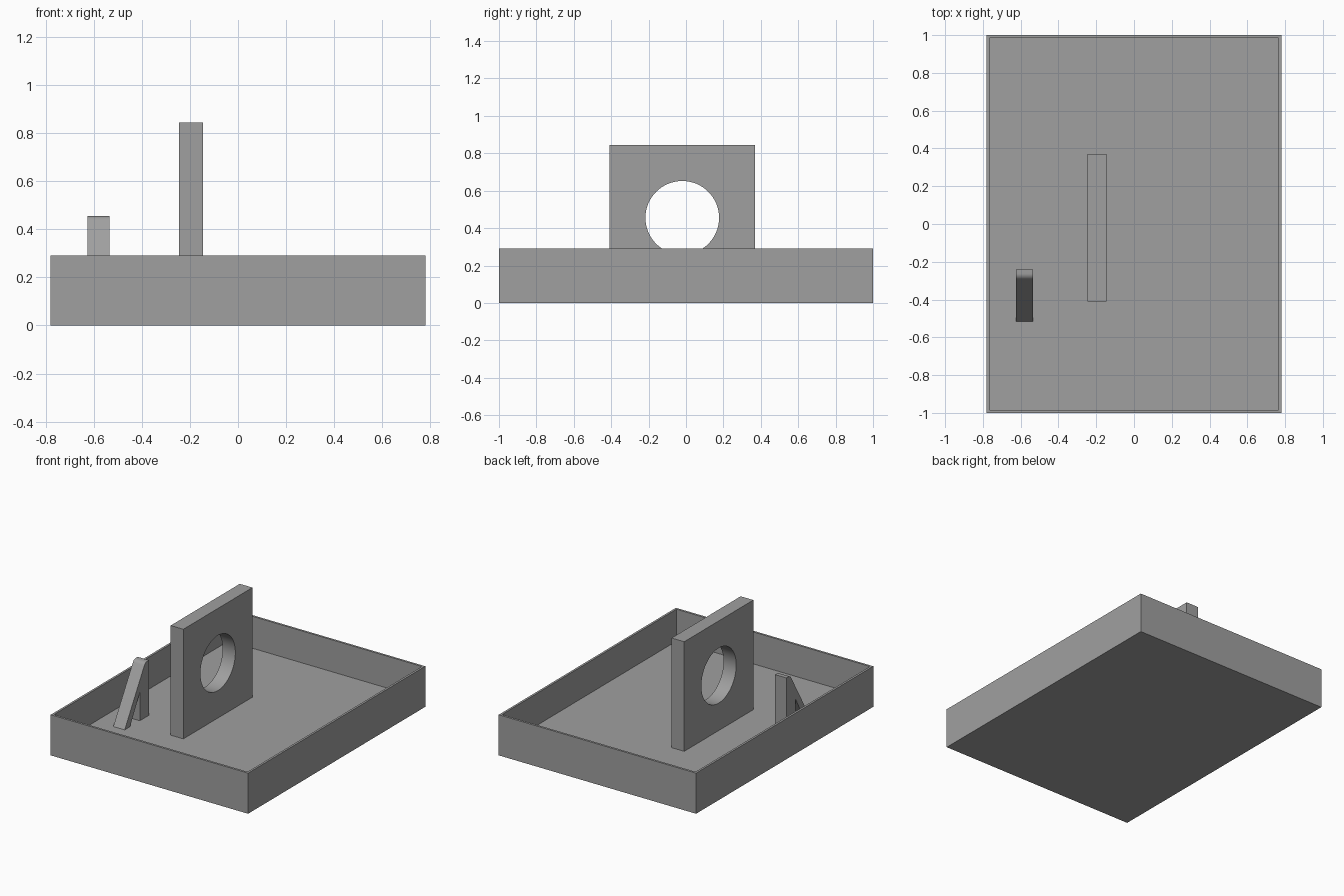
import bpy, bmesh, math

if "Cube" in bpy.data.objects:
    bpy.data.objects.remove(bpy.data.objects["Cube"])

FLOOR, RIM = 0.062, 0.29
grey = bpy.data.materials.new("plain grey")
grey.diffuse_color = (0.35, 0.35, 0.35, 1)
grey.use_nodes = True
grey.node_tree.nodes["Principled BSDF"].inputs["Base Color"].default_value = grey.diffuse_color


def make_object(name, bm):
    bmesh.ops.recalc_face_normals(bm, faces=bm.faces[:])
    mesh = bpy.data.meshes.new(name)
    bm.to_mesh(mesh)
    bm.free()
    mesh.materials.append(grey)
    obj = bpy.data.objects.new(name, mesh)
    bpy.context.collection.objects.link(obj)
    return obj


def box(x0, x1, y0, y1, z0, z1):
    bm = bmesh.new()
    bmesh.ops.create_cube(bm, size=1)
    for v in bm.verts:
        v.co.x = x1 if v.co.x > 0 else x0
        v.co.y = y1 if v.co.y > 0 else y0
        v.co.z = z1 if v.co.z > 0 else z0
    return bm


def smooth(obj):
    bpy.ops.object.select_all(action='DESELECT')
    obj.select_set(True)
    bpy.context.view_layer.objects.active = obj
    bpy.ops.object.shade_smooth_by_angle(angle=math.radians(30))


# Open tray: inset the top face and sink it to the floor
bm = box(-0.78, 0.78, -1, 1, 0, RIM)
top = max(bm.faces, key=lambda f: f.calc_center_median().z)
bmesh.ops.inset_region(bm, faces=[top], thickness=0.022)
sunk = bmesh.ops.extrude_discrete_faces(bm, faces=[top])["faces"][0]
for v in sunk.verts:
    v.co.z = FLOOR
make_object("tray", bm)

# Upright square panel with a round hole
panel = make_object("upright_panel", box(-0.245, -0.145, -0.41, 0.37, FLOOR, 0.845))
bpy.ops.mesh.primitive_cylinder_add(vertices=64, radius=0.197, depth=0.4,
                                    location=(-0.195, -0.02, 0.455),
                                    rotation=(0, math.pi / 2, 0))
cutter = bpy.context.object
cutter.name = "hole_cutter"
cutter.hide_render = True
cutter.data.materials.append(grey)
cut = panel.modifiers.new("hole", 'BOOLEAN')
cut.operation, cut.solver, cut.object = 'DIFFERENCE', 'EXACT', cutter
bpy.context.view_layer.objects.active = panel
bpy.ops.object.modifier_apply(modifier=cut.name)
bpy.data.objects.remove(cutter)
smooth(panel)

# Bracket: vertical post, leaning leg and rounded crown as one side profile
profile = [(-0.24, FLOOR), (-0.24, 0.455), (-0.262, 0.455)]
for i in range(1, 7):
    a = math.radians(60 * i / 6)
    profile.append((-0.262 - 0.036 * math.sin(a), 0.455 - 0.036 * (1 - math.cos(a))))
profile += [(-0.515, FLOOR), (-0.455, FLOOR), (-0.344, 0.265), (-0.344, FLOOR)]
bm = bmesh.new()
face = bm.faces.new([bm.verts.new((-0.625, y, z)) for y, z in profile])
side = bmesh.ops.extrude_face_region(bm, geom=[face])
for v in side["geom"]:
    if isinstance(v, bmesh.types.BMVert):
        v.co.x = -0.535
smooth(make_object("bracket", bm))
